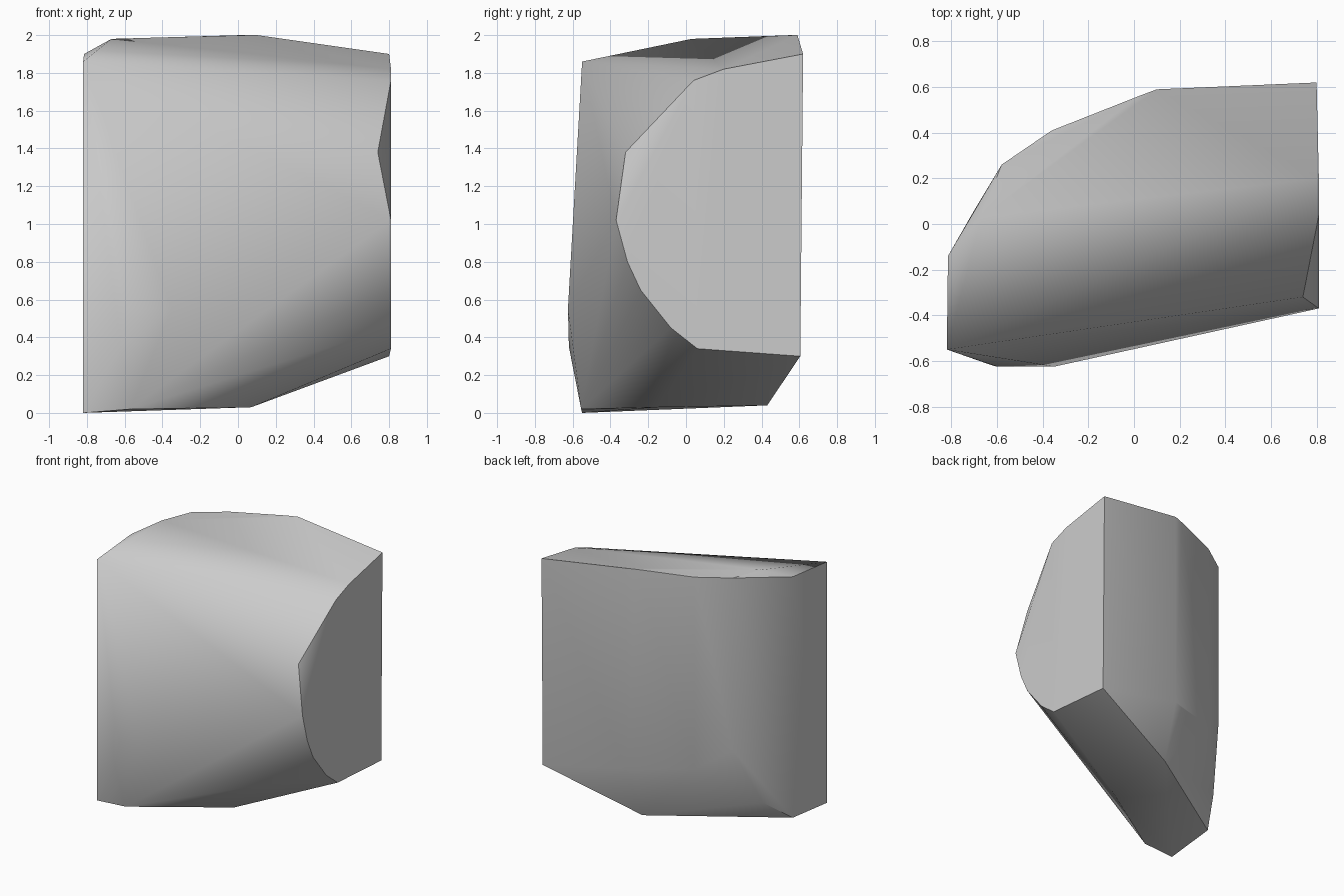
import bpy
import bmesh
import math

cube = bpy.data.objects.get("Cube")
if cube:
    bpy.data.objects.remove(cube, do_unlink=True)

# Key corners of the boulder, grouped by side
right_side = [(.8, .62, 1.9), (.81, .2, 1.82), (.81, .04, 1.76), (.74, -.32, 1.38),
              (.81, -.37, 1.02), (.81, -.31, .8), (.81, -.24, .65), (.81, -.08, .45),
              (.81, .06, .34), (.8, .605, .3)]
top_rim = [(-.82, -.55, 1.86), (-.815, -.14, 1.9), (-.67, .03, 1.98), (-.58, .26, 1.98),
           (-.36, .41, 1.985), (.02, .56, 2), (.1, .59, 2)]
front_bulge = [(-.62, -.62, .35), (-.6, -.625, .55), (-.35, -.625, .55)]
base = [(-.82, -.55, 0), (-.57, -.555, .02), (.07, -.15, .03), (.07, .43, .04), (-.815, -.14, .04)]
back_foot = [(-.7, .06, .2), (-.58, .26, .65), (-.36, .41, .5), (.02, .56, .45), (.1, .59, .45)]

# Wrap the corners in one faceted skin
bm = bmesh.new()
for co in right_side + top_rim + front_bulge + base + back_foot:
    bm.verts.new(co)
hull = bmesh.ops.convex_hull(bm, input=bm.verts)
loose = {v for v in hull["geom_interior"] + hull["geom_unused"]
         if isinstance(v, bmesh.types.BMVert) and v.is_valid and not v.link_faces}
bmesh.ops.delete(bm, geom=list(loose), context="VERTS")
bmesh.ops.dissolve_limit(bm, angle_limit=math.radians(1), verts=bm.verts, edges=bm.edges)
bmesh.ops.recalc_face_normals(bm, faces=bm.faces)
mesh = bpy.data.meshes.new("boulder")
bm.to_mesh(mesh)
bm.free()
boulder = bpy.data.objects.new("boulder", mesh)
bpy.context.collection.objects.link(boulder)

# Plain stone grey
grey = bpy.data.materials.new("stone_grey")
grey.use_nodes = True
colour = (.6, .6, .6, 1)
grey.diffuse_color = colour
grey.node_tree.nodes["Principled BSDF"].inputs["Base Color"].default_value = colour
mesh.materials.append(grey)

# Soft shading with crisp main edges
bpy.ops.object.select_all(action="DESELECT")
boulder.select_set(True)
bpy.context.view_layer.objects.active = boulder
bpy.ops.object.shade_smooth_by_angle(angle=math.radians(35))
